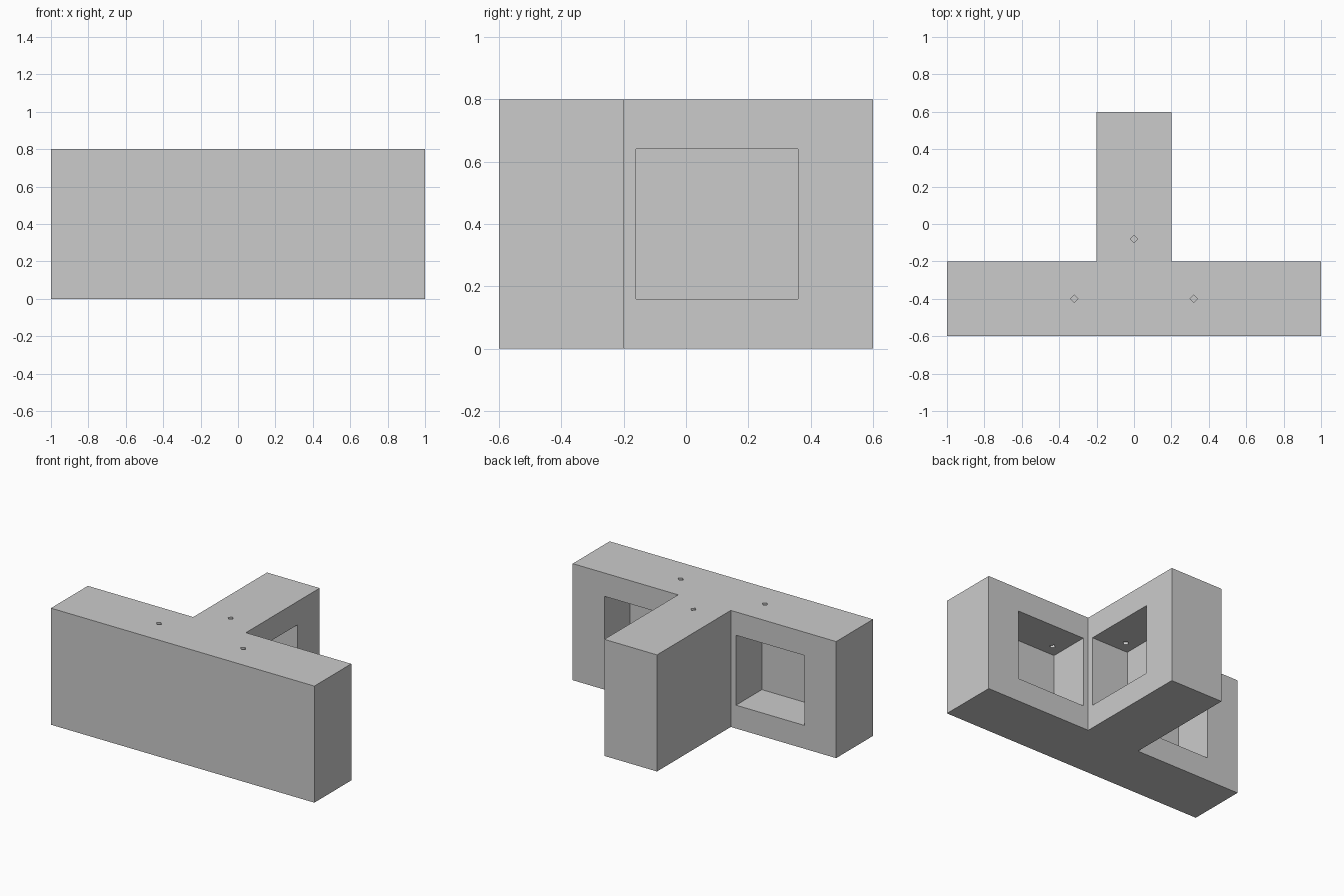
import bpy, bmesh, math
from mathutils import Matrix, Vector

if "Cube" in bpy.data.objects:
    bpy.data.objects.remove(bpy.data.objects["Cube"])

H = 0.8        # block height
DEPTH = 0.28   # recess depth

grey = bpy.data.materials.new("plain grey")
grey.diffuse_color = (0.6, 0.6, 0.6, 1)
grey.use_nodes = True
grey.node_tree.nodes["Principled BSDF"].inputs["Base Color"].default_value = grey.diffuse_color


def make_object(name, bm):
    bmesh.ops.recalc_face_normals(bm, faces=bm.faces)
    mesh = bpy.data.meshes.new(name)
    bm.to_mesh(mesh)
    bm.free()
    mesh.materials.append(grey)
    obj = bpy.data.objects.new(name, mesh)
    bpy.context.collection.objects.link(obj)
    return obj


def add_box(bm, lo, hi):
    lo, hi = Vector(lo), Vector(hi)
    m = Matrix.Translation((lo + hi) / 2) @ Matrix.Diagonal((*(hi - lo), 1))
    bmesh.ops.create_cube(bm, size=1, matrix=m)


def add_drill(bm, x, y):
    bmesh.ops.create_cone(bm, cap_ends=True, segments=4, radius1=0.02, radius2=0.02,
                          depth=0.4, matrix=Matrix.Translation((x, y, 0.75)))


# T-shaped body: extruded outline
outline = [(-1, -0.6), (1, -0.6), (1, -0.2), (0.2, -0.2),
           (0.2, 0.6), (-0.2, 0.6), (-0.2, -0.2), (-1, -0.2)]
bm = bmesh.new()
base = bm.faces.new([bm.verts.new((x, y, 0)) for x, y in outline])
top = bmesh.ops.extrude_face_region(bm, geom=[base])
bmesh.ops.translate(bm, vec=(0, 0, H),
                    verts=[v for v in top["geom"] if isinstance(v, bmesh.types.BMVert)])
body = make_object("t_block", bm)

# Recess cutters: back of both wings and the right side of the stem
recess = bmesh.new()
drill = bmesh.new()
for s in (-1, 1):
    xs = sorted((s * 0.24, s * 0.76))
    add_box(recess, (xs[0], -0.2 - DEPTH, 0.16), (xs[1], -0.19, 0.64))
    add_drill(drill, s * 0.32, -0.4)
add_box(recess, (0.2 - DEPTH, -0.16, 0.16), (0.21, 0.36, 0.64))
add_drill(drill, 0, -0.08)   # small holes from the top into each recess

bpy.context.view_layer.objects.active = body
for name, cut in (("recess_cutter", recess), ("hole_cutter", drill)):
    cutter = make_object(name, cut)
    cutter.hide_render = True
    mod = body.modifiers.new(name, "BOOLEAN")
    mod.operation = "DIFFERENCE"
    mod.solver = "EXACT"
    mod.object = cutter
    bpy.ops.object.modifier_apply(modifier=mod.name)
    bpy.data.objects.remove(cutter)
